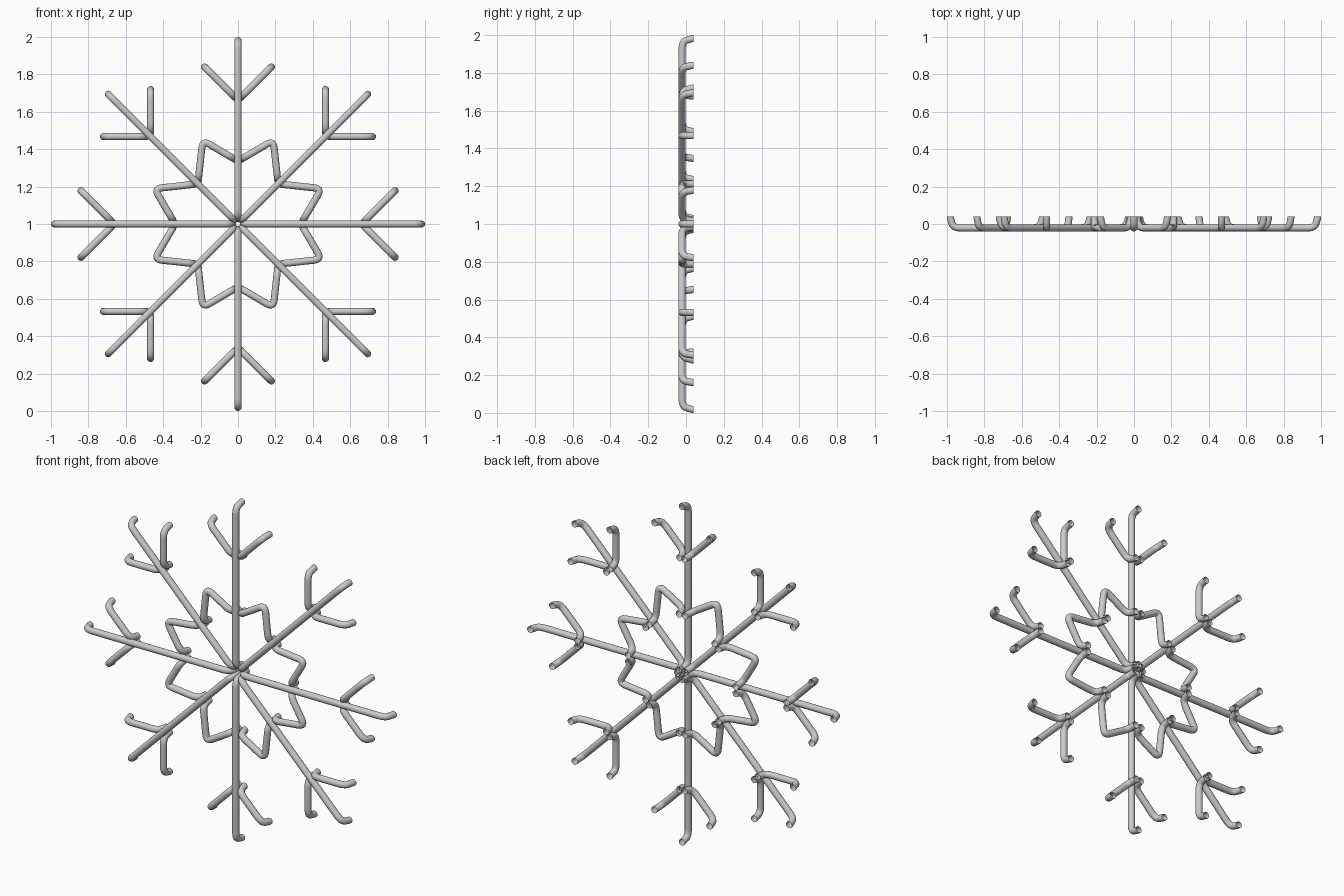
import bpy
from math import pi
from mathutils import Vector, Matrix

if "Cube" in bpy.data.objects:
    bpy.data.objects.remove(bpy.data.objects["Cube"])

R = 0.019            # tube radius
Y0, Y1 = -0.021, 0.04  # front plane of the tubes, back plane of the feet
LEAN = 0.014         # how far a foot leans outward


def round_path(pts, radius, steps=6):
    """Replace inner corners of a path with smooth bends."""
    out = [pts[0]]
    for a, b, c in zip(pts, pts[1:], pts[2:]):
        r1 = min(radius, (a - b).length * 0.48)
        r2 = min(radius, (c - b).length * 0.48)
        p, q = b + (a - b).normalized() * r1, b + (c - b).normalized() * r2
        for i in range(steps + 1):
            t = i / steps
            out.append(p * (1 - t) ** 2 + b * 2 * t * (1 - t) + q * t * t)
    out.append(pts[-1])
    return out


def footed(pts2d):
    """Flat (x, z) path turned into a tube path with both ends bent to the back."""
    p = [Vector((x, Y0, z)) for x, z in pts2d]
    up = Vector((0, 1, 0))
    d0 = (p[0] - p[1]).normalized() * LEAN
    d1 = (p[-1] - p[-2]).normalized() * LEAN
    body = [p[0] + up * 0.053, p[0] - d0] + p[1:-1] + [p[-1] - d1, p[-1] + up * 0.053]
    path = round_path(body, 0.04)
    lift = up * (Y1 - Y0)
    return [p[0] + lift] + path + [p[-1] + lift]


def tubes(name, paths):
    cu = bpy.data.curves.new(name + "_path", 'CURVE')
    cu.dimensions = '3D'
    cu.bevel_depth = R
    cu.bevel_resolution = 5
    cu.use_fill_caps = False
    for path in paths:
        s = cu.splines.new('POLY')
        s.points.add(len(path) - 1)
        for pt, v in zip(s.points, path):
            pt.co = (v.x, v.y, v.z + 1, 1)
    tmp = bpy.data.objects.new(name + "_path", cu)
    bpy.context.collection.objects.link(tmp)
    dg = bpy.context.evaluated_depsgraph_get()
    me = bpy.data.meshes.new_from_object(tmp.evaluated_get(dg))
    bpy.data.objects.remove(tmp)
    ob = bpy.data.objects.new(name, me)
    bpy.context.collection.objects.link(ob)
    bpy.context.view_layer.objects.active = ob
    ob.select_set(True)
    bpy.ops.object.shade_smooth_by_angle(angle=pi / 4)
    ob.select_set(False)


def spun(path, count):
    return [[Matrix.Rotation(2 * pi * i / count, 3, 'Y') @ v for v in path]
            for i in range(count)]


def mirrored(path):
    return [Vector((-v.x, v.y, v.z)) for v in path]


# eight main arms
tubes("arms", spun(footed([(0, 0.03), (0, 0.981)]), 8))

# pairs of twigs near the tip of each arm
twig = footed([(0.016, 0.677), (0.178, 0.839)])
tubes("twigs", spun(twig, 8) + spun(mirrored(twig), 8))

# star ring: one bent link between each pair of arms
link = footed([(0.02, 0.348), (0.189, 0.447), (0.212, 0.236)])
tubes("star_links", spun(link, 4) + spun(mirrored(link), 4))
